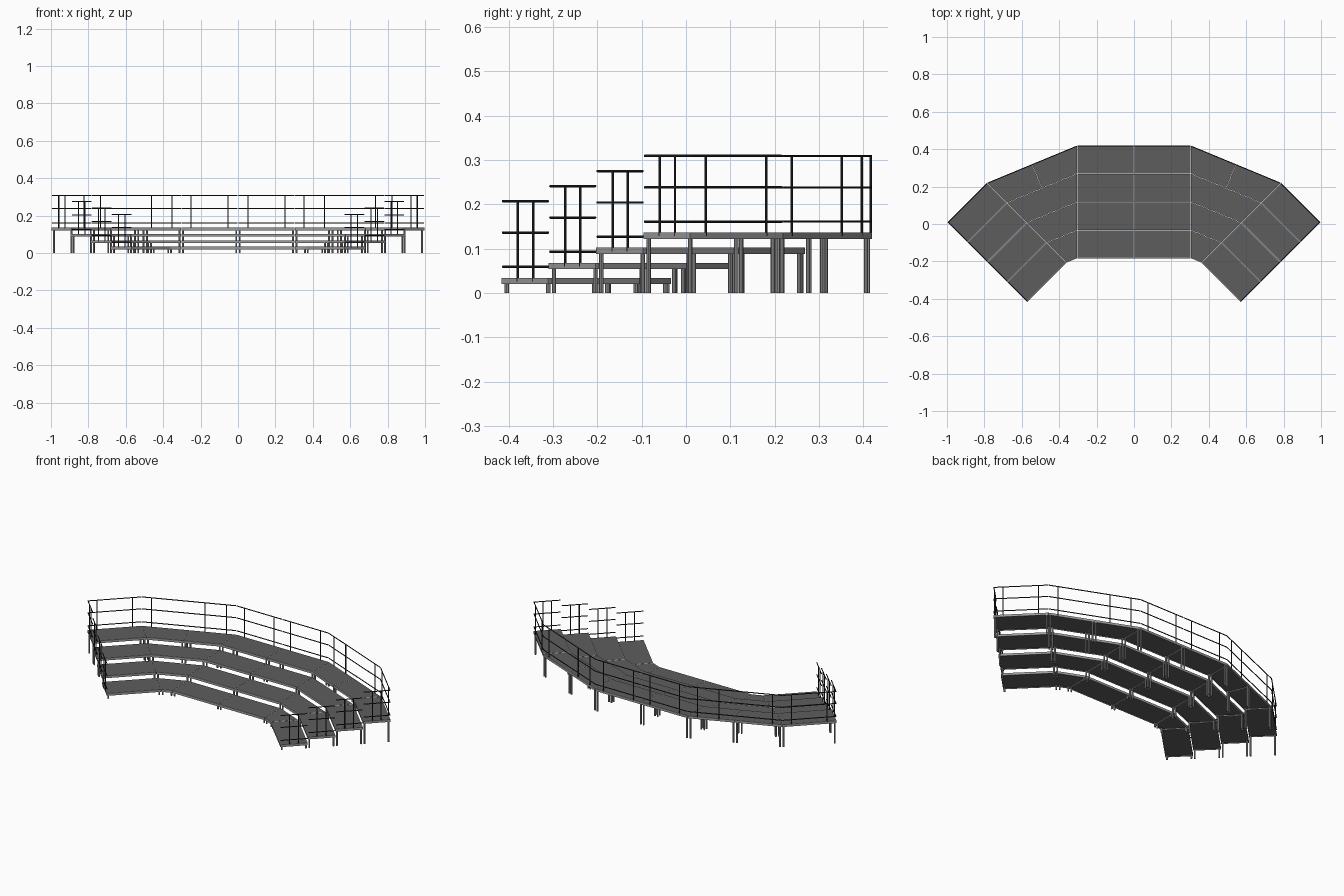
import bpy, bmesh
from mathutils import Vector

if "Cube" in bpy.data.objects:
    bpy.data.objects.remove(bpy.data.objects["Cube"])

TOPS = [0.034, 0.068, 0.102, 0.136]   # deck heights, front to back
THICK = 0.014
D = 0.151                             # tier depth
C = 0.7071
HALF = 0.304                          # width of one straight module
Y0 = -0.184                           # front edge of the centre section


def material(name, v):
    m = bpy.data.materials.new(name)
    m.diffuse_color = (v, v, v, 1)
    m.use_nodes = True
    m.node_tree.nodes["Principled BSDF"].inputs["Base Color"].default_value = m.diffuse_color
    return m


DARK = material("deck_grey", 0.11)
METAL = material("metal_grey", 0.33)
BLACK = material("rail_black", 0.025)


def finish(bm, name, mat):
    bmesh.ops.recalc_face_normals(bm, faces=bm.faces)
    me = bpy.data.meshes.new(name)
    bm.to_mesh(me)
    bm.free()
    me.materials.append(mat)
    ob = bpy.data.objects.new(name, me)
    bpy.context.collection.objects.link(ob)
    return ob


def inset(poly, d):
    """Offset a counter-clockwise convex polygon inwards."""
    out, n = [], len(poly)
    for i in range(n):
        p = poly[i]
        a = (p - poly[i - 1]).normalized()
        b = (poly[(i + 1) % n] - p).normalized()
        na, nb = Vector((-a.y, a.x)), Vector((-b.y, b.x))
        out.append(p + (na + nb) * (d / (1 + na.dot(nb))))
    return out


def ring(bm, poly, z):
    return [bm.verts.new((p.x, p.y, z)) for p in poly]


def bridge(bm, a, b):
    n = len(a)
    for i in range(n):
        j = (i + 1) % n
        bm.faces.new((a[i], a[j], b[j], b[i]))


def slab(bm, poly, z0, z1):
    lo, hi = ring(bm, poly, z0), ring(bm, poly, z1)
    bridge(bm, lo, hi)
    bm.faces.new(lo)
    bm.faces.new(hi)


def border(bm, poly, w, z0, z1):
    inner = inset(poly, w)
    r = [ring(bm, poly, z0), ring(bm, poly, z1), ring(bm, inner, z1), ring(bm, inner, z0)]
    for i in range(4):
        bridge(bm, r[i], r[(i + 1) % 4])


def tube(bm, a, b, r):
    a, b = Vector(a), Vector(b)
    res = bmesh.ops.create_cone(bm, cap_ends=True, segments=8, radius1=r, radius2=r, depth=(b - a).length)
    q = Vector((0, 0, 1)).rotation_difference(b - a)
    for v in res["verts"]:
        v.co = q @ v.co + (a + b) / 2


# Plan lines on the right half: centre seam, wedge start, wedge end, outer end
def centre(k):
    return Vector((0, Y0 + k * D))


def start(k):
    return Vector((HALF, Y0 + k * D))


def bend(k):
    return Vector((0.36 + k * D * C, -0.207 + k * D * C))


def end(k):
    return bend(k) + Vector((0.298 * C, -0.298 * C))


def modules(k):
    """Deck outlines of one tier, right half."""
    rows = [(centre, start), (start, bend), (bend, end)]
    polys = []
    for f, g in rows:
        quad = [f(k), g(k), g(k + 1), f(k + 1)]
        if f is start and k == 3:      # widest wedge is split in two
            m0, m1 = (quad[0] + quad[1]) / 2, (quad[2] + quad[3]) / 2
            polys += [[quad[0], m0, m1, quad[3]], [m0, quad[1], quad[2], m1]]
        else:
            polys.append(quad)
    return polys


def flip(poly, s):
    return poly if s > 0 else [Vector((-p.x, p.y)) for p in reversed(poly)]


# Decks, frames and legs for each tier
for k, top in enumerate(TOPS):
    deck, frame, legs = bmesh.new(), bmesh.new(), bmesh.new()
    for s in (1, -1):
        for quad in modules(k):
            poly = inset(flip(quad, s), 0.0008)
            border(frame, poly, 0.003, top - THICK, top)
            slab(deck, inset(poly, 0.003), top - 0.010, top)
            for p in inset(poly, 0.0085):
                tube(legs, (p.x, p.y, 0), (p.x, p.y, top - 0.009), 0.005)
    finish(deck, f"deck_tier_{k + 1}", DARK)
    finish(frame, f"deck_frame_tier_{k + 1}", METAL)
    finish(legs, f"legs_tier_{k + 1}", METAL)


# Guard rails: three bars on posts along the line a-b
def guard(bm, a, b, top, stops, gap=0.003):
    d = (b - a).normalized()
    n = Vector((d.y, -d.x)) * 0.003       # pull inside the edge
    a, b = a + d * gap + n, b - d * gap + n
    for h in (0.025, 0.102, 0.173):
        tube(bm, (a.x, a.y, top + h), (b.x, b.y, top + h), 0.0028)
    for t in stops:
        p = a.lerp(b, t)
        tube(bm, (p.x, p.y, top - 0.008), (p.x, p.y, top + 0.173), 0.0028)


for s, side in ((1, "right"), (-1, "left")):
    def line(bm, a, b, top, stops):
        if s < 0:
            # mirrored lines run the other way so the inside stays inside
            a, b = Vector((-b.x, b.y)), Vector((-a.x, a.y))
            stops = [1 - t for t in stops]
        guard(bm, a, b, top, stops)

    back = bmesh.new()
    line(back, centre(4), start(4), TOPS[3], (0.17, 0.83))
    line(back, start(4), bend(4), TOPS[3], (0.1, 0.33, 0.9))
    line(back, bend(4), end(4), TOPS[3], (0.17, 0.83))
    finish(back, f"back_guard_rail_{side}", BLACK)
    for k in range(4):
        rail = bmesh.new()
        line(rail, end(k + 1), end(k), TOPS[k], (1 / 3, 2 / 3))
        finish(rail, f"side_guard_rail_{side}_{k + 1}", BLACK)
